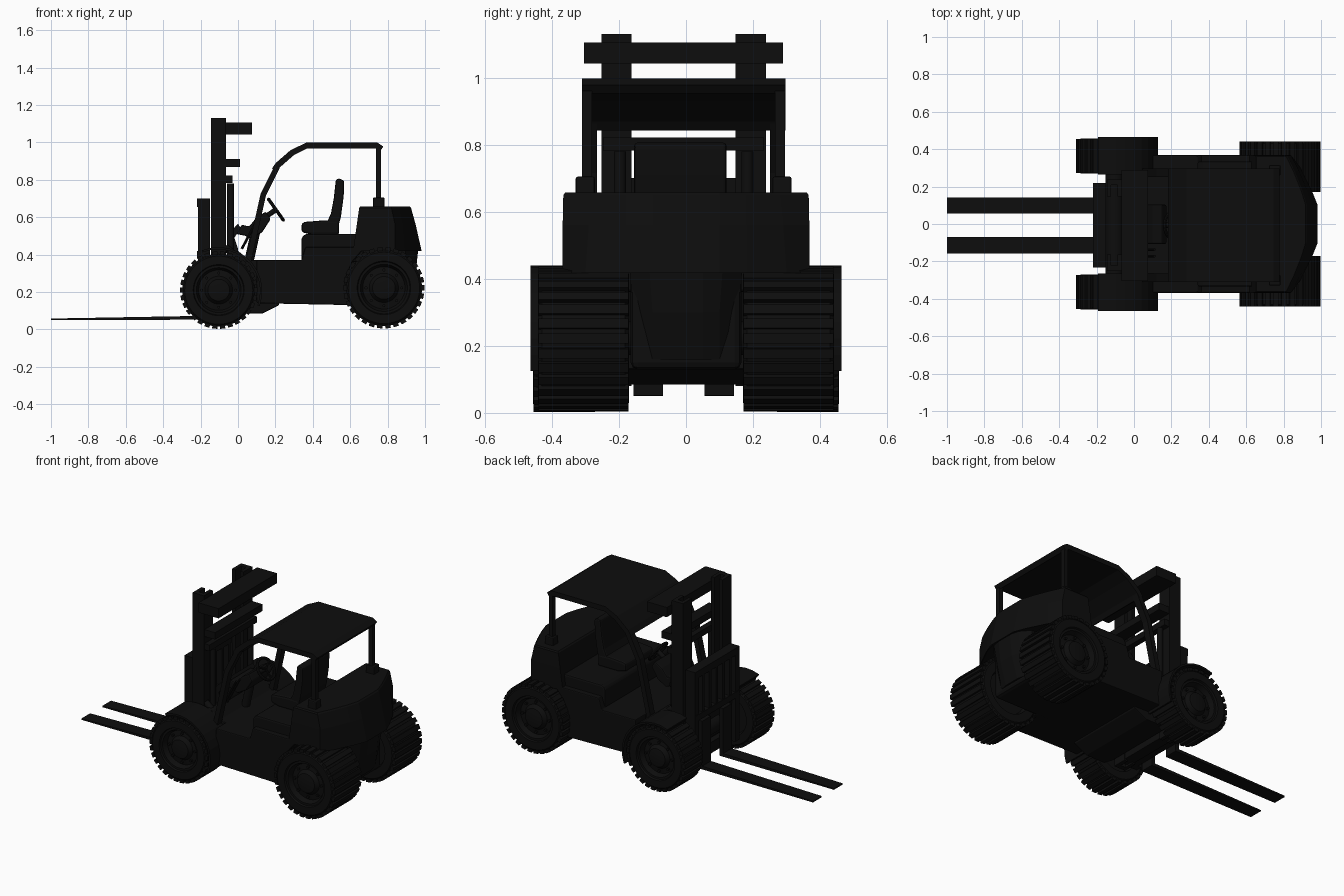
import bpy, bmesh, math
from mathutils import Matrix, Vector

if "Cube" in bpy.data.objects:
    bpy.data.objects.remove(bpy.data.objects["Cube"])

black = bpy.data.materials.new("black_paint")
black.diffuse_color = (0.004, 0.004, 0.004, 1)
black.use_nodes = True
black.node_tree.nodes["Principled BSDF"].inputs["Base Color"].default_value = black.diffuse_color
C = -0.007  # mast and cab centre line


def finish(name, bm, bevel=0, smooth=False):
    bmesh.ops.remove_doubles(bm, verts=bm.verts, dist=1e-5)
    bmesh.ops.recalc_face_normals(bm, faces=bm.faces)
    me = bpy.data.meshes.new(name)
    bm.to_mesh(me)
    bm.free()
    ob = bpy.data.objects.new(name, me)
    bpy.context.collection.objects.link(ob)
    me.materials.append(black)
    if bevel:
        m = ob.modifiers.new("bevel", 'BEVEL')
        m.width, m.segments, m.limit_method = bevel, 2, 'ANGLE'
    if smooth:
        bpy.ops.object.select_all(action='DESELECT')
        ob.select_set(True)
        bpy.context.view_layer.objects.active = ob
        bpy.ops.object.shade_smooth_by_angle(angle=math.radians(35))
    return ob


def loft(name, rings, bevel=0):
    bm = bmesh.new()
    vs = [[bm.verts.new(p) for p in r] for r in rings]
    n = len(vs[0])
    for a, b in zip(vs, vs[1:]):
        for i in range(n):
            bm.faces.new((a[i], a[(i + 1) % n], b[(i + 1) % n], b[i]))
    bm.faces.new(vs[0])
    bm.faces.new(vs[-1])
    return finish(name, bm, bevel)


def prism(name, pts, y0, y1, bevel=0):
    return loft(name, [[(x, y, z) for x, z in pts] for y in (y0, y1)], bevel)


def box(name, x0, x1, y0, y1, z0, z1, bevel=0):
    return prism(name, [(x0, z0), (x1, z0), (x1, z1), (x0, z1)], y0, y1, bevel)


def strip(name, path, t, y0, y1):
    # bent bar: a path in x,z given thickness t and extruded along y
    p = [Vector(q) for q in path]
    up, dn = [], []
    for i, q in enumerate(p):
        d = (p[min(i + 1, len(p) - 1)] - p[max(i - 1, 0)]).normalized()
        n = Vector((-d.y, d.x)) * t / 2
        up.append(tuple(q + n))
        dn.append(tuple(q - n))
    return prism(name, up + dn[::-1], y0, y1)


def rod(name, a, b, r, seg=16):
    a, b = Vector(a), Vector(b)
    d = b - a
    bm = bmesh.new()
    m = Matrix.Translation((a + b) / 2) @ d.to_track_quat('Z', 'Y').to_matrix().to_4x4()
    bmesh.ops.create_cone(bm, cap_ends=True, segments=seg, radius1=r, radius2=r, depth=d.length, matrix=m)
    return finish(name, bm, smooth=True)


def wheel(name, x, z, R, y_in, y_out, lugs):
    s = 1 if y_out > 0 else -1
    w, cy = abs(y_out - y_in), (y_in + y_out) / 2
    h = w / 2
    prof = [(0, -h + .03), (.6 * R, -h + .03), (.65 * R, -h), (.88 * R, -h), (.94 * R, -h + .012),
            (.94 * R, h - .012), (.88 * R, h), (.66 * R, h), (.64 * R, h - .012), (.58 * R, h - .012),
            (.52 * R, h - .045), (.36 * R, h - .04), (.28 * R, h - .015), (.14 * R, h - .01), (0, h - .01)]
    bm = bmesh.new()
    vs = [bm.verts.new((r, s * y, 0)) for r, y in prof]
    es = [bm.edges.new(e) for e in zip(vs, vs[1:])]
    bmesh.ops.spin(bm, geom=vs + es, axis=(0, 1, 0), cent=(0, 0, 0), angle=2 * math.pi, steps=48)
    bmesh.ops.remove_doubles(bm, verts=bm.verts, dist=1e-5)
    for i in range(lugs):  # tread bars
        m = (Matrix.Rotation(2 * math.pi * i / lugs, 4, 'Y') @ Matrix.Translation((.955 * R, 0, 0))
             @ Matrix.Diagonal((.09 * R, w - .004, 4 * R / lugs, 1)))
        bmesh.ops.create_cube(bm, size=1, matrix=m)
    for i in range(8):  # wheel nuts
        m = (Matrix.Rotation(math.pi * i / 4, 4, 'Y') @ Matrix.Translation((.44 * R, s * (h - .04), 0))
             @ Matrix.Rotation(math.pi / 2, 4, 'X'))
        bmesh.ops.create_cone(bm, cap_ends=True, segments=6, radius1=.04 * R, radius2=.04 * R, depth=.02, matrix=m)
    bm.transform(Matrix.Translation((x, cy, z)))
    return finish(name, bm, smooth=True)


for s, side in ((1, "left"), (-1, "right")):
    # wheels and front fenders
    wheel("front_wheel_" + side, -.103, .21, .207, s * .27, s * .457, 30)
    wheel("rear_wheel_" + side, .78, .222, .217, s * .17, s * .442, 30)
    arc = [math.radians(a) for a in range(-20, 113, 12)]
    strip("front_fender_" + side, [(-.105 + .229 * math.cos(a), .205 + .229 * math.sin(a)) for a in arc],
          .012, s * .265, s * .464)
    # forks with upright shanks
    yf = sorted((C + s * .062, C + s * .15))
    prism("fork_" + side, [(-1, .05), (-.19, .052), (-.19, .36), (-.215, .36), (-.215, .072), (-1, .058)], *yf)
    # mast channel: web and two flanges
    yw = C + s * .245
    box("mast_web_" + side, -.145, -.065, yw - s * .03, yw, .08, 1.13)
    for n, x0, x1 in (("front", -.145, -.122), ("rear", -.088, -.065)):
        box("mast_flange_%s_%s" % (n, side), x0, x1, yw - s * .09, yw - s * .03, .08, 1.13)
    rod("lift_cylinder_" + side, (-.04, C + s * .19, .12), (-.04, C + s * .19, .78), .018)
    rod("tilt_cylinder_" + side, (-.07, C + s * .22, .44), (.1, C + s * .22, .3), .02)
    # cab posts
    yo = C + s * .303
    strip("front_post_" + side, [(.055, .36), (.095, .54), (.135, .72), (.21, .87)], .03, yo - s * .045, yo)
    box("rear_post_" + side, .737, .765, yo - s * .03, yo, .66, .98)
    box("rear_post_foot_" + side, .722, .783, C + s * .265, C + s * .322, .64, .705, .006)
    # side steps
    box("side_step_" + side, .1, .2, s * .28, s * .365, .14, .27, .008)

# carriage and load backrest
box("carriage_plate_lower", -.19, -.15, C - .225, C + .225, .1, .17)
box("carriage_plate_upper", -.19, -.15, C - .225, C + .225, .32, .39)
box("backrest_top_bar", -.218, -.15, C - .225, C + .225, .655, .70)
box("backrest_bottom_bar", -.218, -.15, C - .225, C + .225, .38, .42)
for i in range(7):
    y = C - .205 + i * .41 / 6
    w = .02 if i in (0, 6) else .011
    box("backrest_bar_%d" % i, -.215, -.15, y - w, y + w, .1 if i in (0, 6) else .4, .68)

# mast cross bars
box("mast_top_cross_bar", -.067, .075, C - .297, C + .297, 1.043, 1.105)
box("mast_middle_cross_bar", -.067, .01, C - .24, C + .24, .868, .912)
box("mast_lower_cross_bar", -.067, -.03, C - .24, C + .24, .783, .822)
box("mast_bottom_tie", -.14, -.07, C - .2, C + .2, .09, .17)

# chassis, floor and axles
prism("front_chassis", [(-.06, .12), (.0, .085), (.13, .085), (.22, .13), (.22, .37), (.06, .37), (.0, .42), (-.06, .42)],
      -.268, .268, .005)
prism("main_body", [(.1, .14), (.6, .13), (.57, .26), (.61, .36), (.68, .44), (.36, .44), (.34, .37), (.1, .37)],
      -.368, .368, .006)
box("rear_frame", .5, .9, -.165, .165, .13, .46, .02)
rod("front_axle", (-.103, -.4, .21), (-.103, .4, .21), .05)
rod("rear_axle", (.78, -.4, .222), (.78, .4, .222), .05)

# engine hood under the seat
prism("engine_hood", [(.34, .36), (.34, .485), (.347, .5), (.365, .51), (.67, .51), (.67, .36)], -.335, .335, .01)


# counterweight with tapered tail
def ring(half, z):
    return [(x, y, z) for x, y in half] + [(x, -y, z) for x, y in half[::-1]]


loft("counterweight", [
    ring([(.61, .366), (.83, .366), (.88, .3), (.94, .18), (.96, .1)], .43),
    ring([(.615, .368), (.84, .368), (.89, .3), (.95, .18), (.982, .1)], .418),
    ring([(.635, .368), (.84, .368), (.88, .29), (.925, .18), (.95, .1)], .56),
    ring([(.648, .366), (.82, .366), (.86, .28), (.9, .18), (.925, .1)], .65),
    ring([(.655, .36), (.815, .36), (.855, .275), (.895, .175), (.918, .1)], .658)])
loft("counterweight_lower", [
    ring([(.7, .16), (.86, .16), (.9, .1), (.91, .05)], .16),
    ring([(.7, .16), (.88, .16), (.93, .1), (.95, .05)], .3),
    ring([(.7, .168), (.9, .168), (.95, .11), (.965, .05)], .44)])

# overhead guard roof, curving down at the front
strip("roof", [(.195, .852), (.215, .88), (.29, .945), (.365, .982), (.745, .982), (.768, .965)], .032, C - .304, C + .304)

# seat
prism("seat_cushion", [(.34, .52), (.34, .568), (.36, .575), (.46, .583), (.54, .58), (.54, .505), (.4, .505)],
      C - .15, C + .13, .012)
prism("seat_back", [(.47, .56), (.497, .62), (.512, .7), (.523, .8), (.54, .808), (.568, .795), (.565, .71), (.55, .6), (.525, .51), (.47, .51)],
      C - .148, C + .128, .012)

# dashboard, cowl and steering
prism("front_cowl", [(-.06, .40), (-.06, .5), (0, .565), (.015, .54), (-.02, .49), (0, .43), (.0, .40)], C - .16, C + .16)
prism("dashboard", [(-.01, .51), (.02, .56), (.06, .55), (.1, .6), (.15, .63), (.175, .59), (.13, .52), (.07, .485), (.04, .5)],
      C - .1, C + .11, .008)
rod("steering_column", (.06, C, .37), (.1, C, .55), .025)
rod("steering_shaft", (.1, C, .57), (.203, C, .64), .014)
hub = Vector((.203, C, .64))
u, v = Vector((.58, 0, -.815)), Vector((0, 1, 0))
for i in range(3):
    a = 2 * math.pi * i / 3
    rod("steering_spoke_%d" % i, hub, hub + (u * math.cos(a) + v * math.sin(a)) * .068, .006, 8)
bpy.ops.mesh.primitive_torus_add(location=hub, rotation=(0, .955, 0), major_radius=.068,
                                 minor_radius=.009, major_segments=32, minor_segments=8)
wheel_rim = bpy.context.object
wheel_rim.name = "steering_wheel"
wheel_rim.data.materials.append(black)
bpy.ops.object.shade_smooth_by_angle()
for i in range(2):
    y = C - .13 - i * .035
    rod("control_lever_%d" % i, (.02, y, .43), (.11, y, .6), .007, 8)
